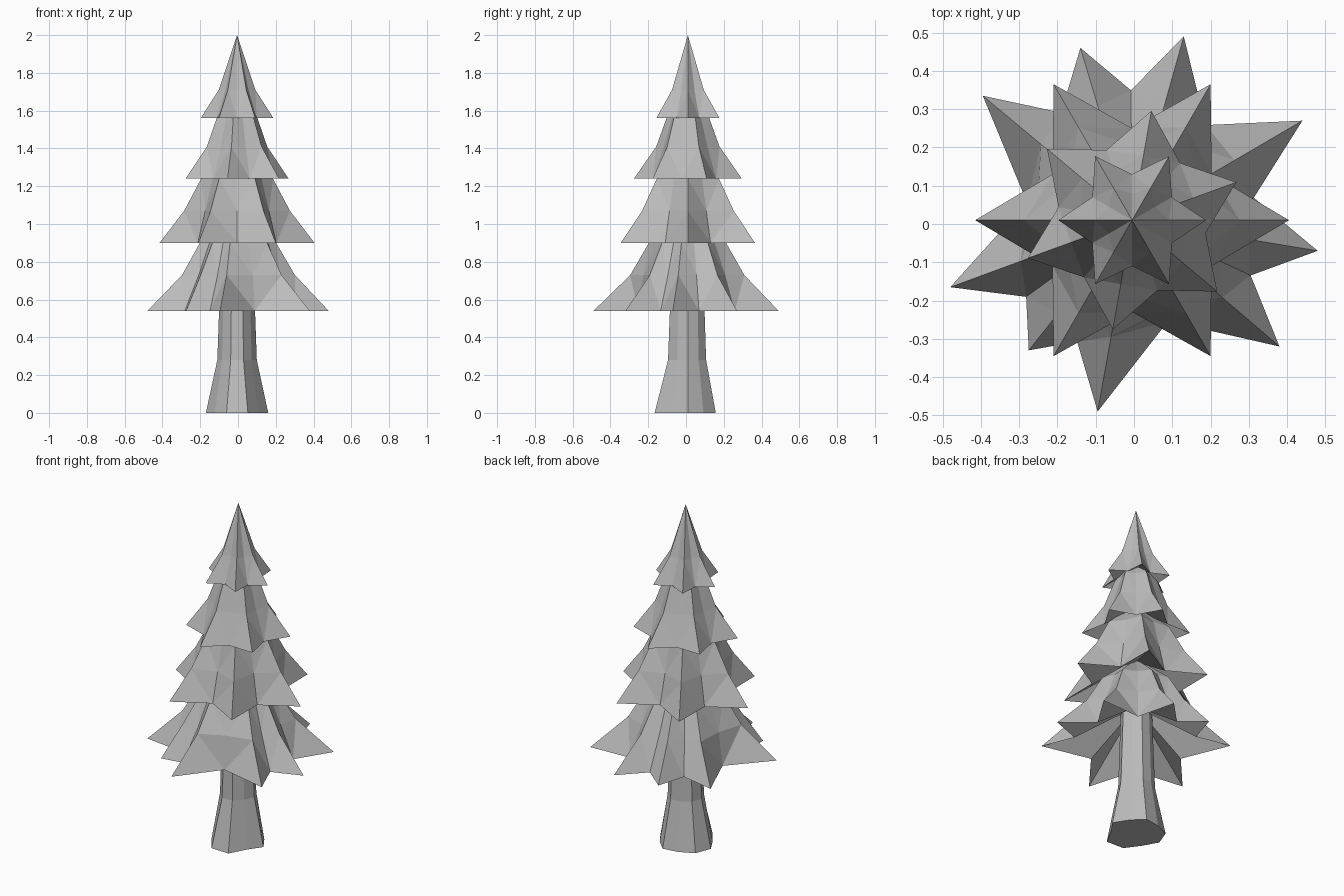
import bpy
import bmesh
from math import atan2, cos, hypot, pi, radians, sin, tau

if "Cube" in bpy.data.objects:
    bpy.data.objects.remove(bpy.data.objects["Cube"], do_unlink=True)

CX, CY = -0.005, 0.01

grey = bpy.data.materials.new("plain_grey")
grey.use_nodes = True
COLOUR = (0.5, 0.5, 0.5, 1)
grey.diffuse_color = COLOUR
grey.node_tree.nodes["Principled BSDF"].inputs["Base Color"].default_value = COLOUR


def finish(name, bm):
    bmesh.ops.recalc_face_normals(bm, faces=bm.faces)
    mesh = bpy.data.meshes.new(name)
    bm.to_mesh(mesh)
    bm.free()
    mesh.materials.append(grey)
    obj = bpy.data.objects.new(name, mesh)
    bpy.context.collection.objects.link(obj)


def ring(bm, polar, z):
    return [bm.verts.new((CX + r * cos(a), CY + r * sin(a), z)) for a, r in polar]


def fan(bm, loop, z):
    tip = bm.verts.new((CX, CY, z))
    for i, v in enumerate(loop):
        bm.faces.new((v, loop[(i + 1) % len(loop)], tip))


def bridge(bm, low, high):
    """Join two star rings, folding each quad from valley to upper ridge."""
    n = len(low)
    for i in range(0, n, 2):
        for j in (i - 1, (i + 1) % n):
            bm.faces.new((low[i], low[j], high[i]))
            bm.faces.new((low[j], high[j], high[i]))


def tier(name, rim, levels, apex, hollow):
    """Star-shaped skirt: rim outline, narrower rings above, folded underside."""
    bm = bmesh.new()
    z0, rings = levels[0], levels[1:]
    loop = ring(bm, rim, z0)
    fan(bm, loop, hollow)
    for z, ridge, valley in rings:
        upper = ring(bm, [(a, valley if i % 2 else ridge)
                          for i, (a, r) in enumerate(rim)], z)
        bridge(bm, loop, upper)
        loop = upper
    fan(bm, loop, apex)
    finish(name, bm)


def star(tip, valley, turn):
    return [(radians(turn) + i * pi / 6, valley if i % 2 else tip) for i in range(12)]


# Irregular lowest skirt: tip positions, valleys cut deeper in wide gaps
tips = [(0.485, -0.08), (0.445, 0.26), (0.135, 0.48), (-0.135, 0.45), (-0.39, 0.325),
        (-0.475, -0.175), (-0.27, -0.34), (-0.09, -0.5), (0.385, -0.33)]
low_rim = []
for k, (x, y) in enumerate(tips):
    nx, ny = tips[(k + 1) % len(tips)]
    a = atan2(y, x)
    gap = (atan2(ny, nx) - a) % tau
    low_rim += [(a, hypot(x, y)), (a + gap / 2, 0.41 - 0.125 * gap)]

# Foliage
tier("lowest_branches", low_rim, [0.54, (0.73, 0.31, 0.25), (0.9, 0.21, 0.18)], 1.08, 0.78)
tier("lower_branches", star(0.41, 0.24, 0),
     [0.9, (1.07, 0.28, 0.195), (1.24, 0.19, 0.15)], 1.42, 1.06)
tier("upper_branches", star(0.29, 0.195, 20),
     [1.24, (1.41, 0.17, 0.135), (1.56, 0.115, 0.09)], 1.72, 1.38)
tier("tree_top", star(0.193, 0.12, 0), [1.56, (1.71, 0.097, 0.07)], 2.0, 1.64)

# Flared trunk with uneven roots
roots = [0.165, 0.14, 0.155, 0.14, 0.16, 0.165, 0.145, 0.18, 0.185, 0.135]
bm = bmesh.new()
angles = [i * tau / len(roots) for i in range(len(roots))]
base = ring(bm, list(zip(angles, roots)), 0)
bm.faces.new(base)
for z, size, even in ((0.28, 0.3, 0.055), (0.8, 0.2, 0.053)):
    upper = ring(bm, [(a, even + size * r) for a, r in zip(angles, roots)], z)
    for i in range(len(base)):
        j = (i + 1) % len(base)
        bm.faces.new((base[i], base[j], upper[j], upper[i]))
    base = upper
bm.faces.new(base)
finish("trunk", bm)
